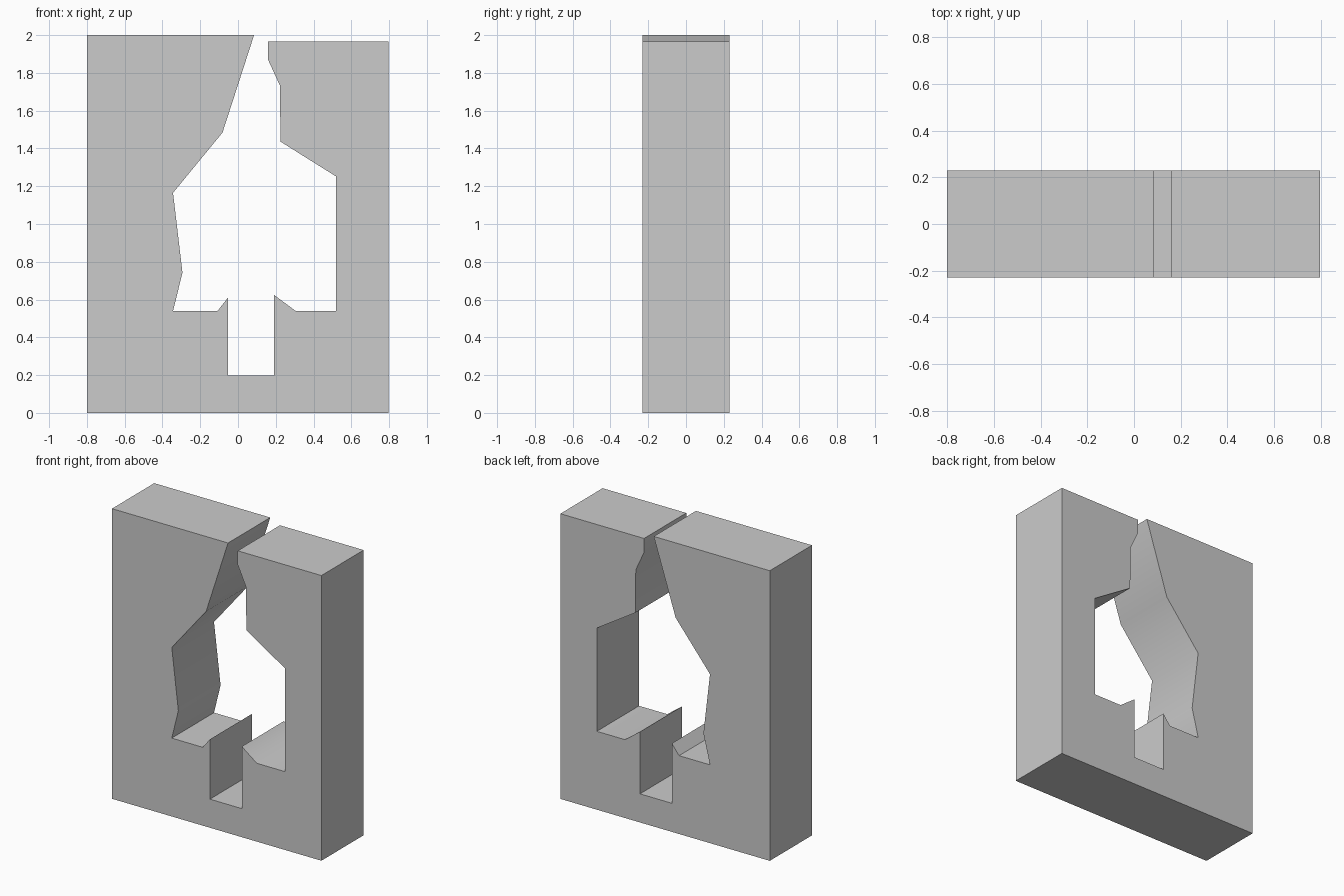
import bpy, bmesh, math

if "Cube" in bpy.data.objects:
    bpy.data.objects.remove(bpy.data.objects["Cube"])

DEPTH = 0.46

# Slab outline in x, z: outer block with the cut-out open at the top
outline = [
    (-0.80, 0.0), (0.797, 0.0), (0.797, 1.966), (0.159, 1.966),
    # right side of the cut-out, going down
    (0.159, 1.87), (0.222, 1.733), (0.225, 1.436), (0.519, 1.252),
    (0.519, 0.54), (0.305, 0.54), (0.19, 0.625),
    # narrow slot
    (0.19, 0.197), (-0.053, 0.197),
    # left side of the cut-out, going up
    (-0.053, 0.61), (-0.108, 0.54), (-0.344, 0.54), (-0.294, 0.742),
    (-0.344, 1.165), (-0.082, 1.484), (0.085, 2.0), (-0.80, 2.0),
]

# Extrude the outline through the slab's thickness
bm = bmesh.new()
face = bm.faces.new([bm.verts.new((x, -DEPTH / 2, z)) for x, z in outline])
ext = bmesh.ops.extrude_face_region(bm, geom=[face], use_keep_orig=True)
bmesh.ops.translate(bm, vec=(0, DEPTH, 0),
                    verts=[g for g in ext["geom"] if isinstance(g, bmesh.types.BMVert)])
bmesh.ops.recalc_face_normals(bm, faces=bm.faces)
caps = [f for f in bm.faces if len(f.verts) > 4]
bmesh.ops.triangulate(bm, faces=caps)

mesh = bpy.data.meshes.new("cutout_slab")
bm.to_mesh(mesh)
bm.free()
slab = bpy.data.objects.new("cutout_slab", mesh)
bpy.context.collection.objects.link(slab)

# Soft shading across the shallow bends of the cut-out, sharp elsewhere
bpy.context.view_layer.objects.active = slab
slab.select_set(True)
bpy.ops.object.shade_smooth_by_angle(angle=math.radians(50))
